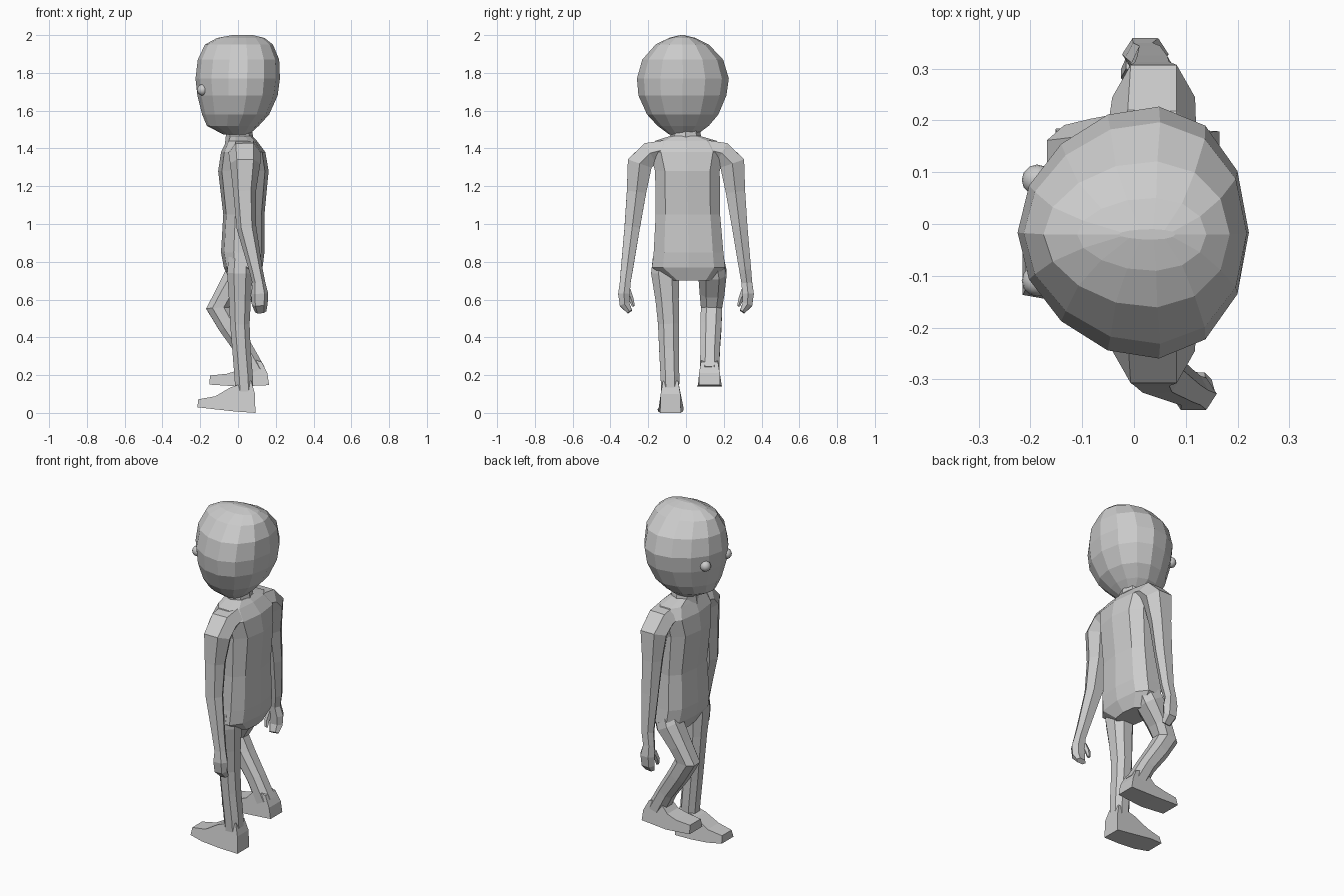
import bpy, bmesh
from math import sin, cos, pi, copysign
from mathutils import Vector


def skin(name, rings):
    """Join rings of points into a closed flat-shaded mesh."""
    bm = bmesh.new()
    loops = [[bm.verts.new(p) for p in r] for r in rings]
    n = len(loops[0])
    for a, b in zip(loops, loops[1:]):
        for i in range(n):
            j = (i + 1) % n
            bm.faces.new((a[i], a[j], b[j], b[i]))
    bm.faces.new(loops[0][::-1])
    bm.faces.new(loops[-1])
    bmesh.ops.recalc_face_normals(bm, faces=bm.faces)
    me = bpy.data.meshes.new(name)
    bm.to_mesh(me)
    bm.free()
    ob = bpy.data.objects.new(name, me)
    bpy.context.collection.objects.link(ob)
    return ob


def unit_ring(n, power=1.0, shift=0.0):
    pts = []
    for i in range(n):
        t = 2 * pi * (i + shift) / n
        pts.append([copysign(abs(f) ** power, f) for f in (cos(t), sin(t))])
    return pts


def stack(name, levels, n, power=1.0, egg=0.0):
    """Horizontal rings given as z, x min, x max, y min, y max."""
    rings = []
    for z, x0, x1, y0, y1 in levels:
        rings.append([((x0 + x1) / 2 + (x1 - x0) / 2 * c,
                       (y0 + y1) / 2 + (y1 - y0) / 2 * s * (1 + egg * c), z)
                      for c, s in unit_ring(n, power)])
    return skin(name, rings)


def sweep(name, path, ref, n=6, shift=0.0):
    """Rings across a path of x, y, z, half width along ref, half depth."""
    P = [Vector(p[:3]) for p in path]
    rings = []
    for i, p in enumerate(P):
        d = (P[min(i + 1, len(P) - 1)] - P[max(i - 1, 0)]).normalized()
        u = (ref - d * ref.dot(d)).normalized()
        v = d.cross(u)
        a, b = path[i][3:]
        rings.append([p + u * a * c + v * b * s for c, s in unit_ring(n, 0.85, shift)])
    return skin(name, rings)


def foot(name, y, profile):
    """Side profile of x, z, half width."""
    return skin(name, [[(x, y + s * w, z) for x, z, w in profile] for s in (-1, 1)])


X, Y = Vector((1, 0, 0)), Vector((0, 1, 0))

# Head, egg-shaped with the narrow side at the face (-x)
stack("head", [
    (1.475, -.08, .06, -.09, .06), (1.52, -.165, .11, -.15, .12),
    (1.58, -.19, .165, -.205, .17), (1.68, -.215, .21, -.25, .212),
    (1.77, -.225, .222, -.258, .225), (1.87, -.213, .218, -.23, .195),
    (1.95, -.175, .185, -.16, .12), (1.985, -.11, .14, -.09, .05),
    (2.0, -.03, .08, -.03, -.01)], 14, egg=.15)

# Eyes
for y, side in ((.085, "right"), (-.11, "left")):
    bpy.ops.mesh.primitive_uv_sphere_add(segments=12, ring_count=8, radius=.03,
                                         location=(-.187, y, 1.71))
    bpy.context.object.name = side + "_eye"
    bpy.ops.object.shade_smooth()

# Neck and torso
stack("neck", [(1.42, -.07, .085, -.1, .09), (1.46, -.065, .08, -.085, .08),
               (1.53, -.06, .07, -.075, .07)], 8)
stack("torso", [
    (.70, -.04, .10, -.08, .14), (.77, -.075, .13, -.188, .215),
    (.85, -.09, .14, -.178, .205), (1.05, -.078, .14, -.167, .187),
    (1.28, -.105, .162, -.17, .185), (1.38, -.09, .145, -.20, .21),
    (1.44, -.06, .10, -.17, .17), (1.465, -.05, .075, -.09, .08)], 10, .75)

# Arms: the left one swings back, the right one hangs straighter
for side, s, ex, hx in (("right", 1, .045, .022), ("left", -1, .055, .115)):
    wx = ex * .35 + hx * .65
    sweep(side + "_arm", [
        (.035, s * .11, 1.395, .085, .055), (.035, s * .19, 1.375, .085, .068),
        (.038, s * .245, 1.32, .08, .075), (.035, s * .262, 1.17, .06, .058),
        (ex - .01, s * .285, .98, .052, .046), (wx, s * .313, .76, .036, .036),
        (hx - .005, s * .322, .69, .034, .032), (hx, s * .328, .63, .045, .035),
        (hx, s * .325, .575, .042, .03), (hx + .005, s * .298, .535, .03, .016)], X, 6)
    sweep(side + "_thumb", [
        (hx - .025, s * .31, .65, .015, .018), (hx - .035, s * .29, .60, .015, .014),
        (hx - .03, s * .278, .565, .009, .008)], X, 5)

# Left leg, standing
sweep("left_leg", [
    (.015, -.105, .82, .075, .07), (.01, -.11, .74, .08, .072),
    (.01, -.1, .60, .066, .062), (.01, -.092, .47, .06, .055),
    (.018, -.09, .34, .056, .052), (.03, -.085, .19, .053, .052),
    (.035, -.083, .08, .05, .05)], Y, 8, .5)
foot("left_foot", -.082, [
    (-.215, .03, .055), (-.21, .072, .045), (-.12, .088, .052), (-.04, .135, .045),
    (.07, .17, .04), (.09, .10, .052), (.092, 0, .055), (-.02, .008, .065),
    (-.13, .02, .07)])

# Right leg, lifted with a bent knee
sweep("right_leg", [
    (.04, .13, .82, .07, .07), (.005, .14, .74, .08, .075),
    (-.06, .138, .64, .07, .06), (-.105, .135, .555, .06, .068),
    (-.05, .132, .46, .06, .058), (.03, .128, .34, .055, .052),
    (.095, .125, .22, .055, .055)], Y, 8, .5)
foot("right_foot", .124, [
    (-.152, .15, .06), (-.148, .198, .05), (-.06, .207, .055), (.0, .225, .05),
    (.06, .29, .045), (.125, .27, .045), (.155, .21, .055), (.165, .147, .055),
    (.0, .14, .066)])
